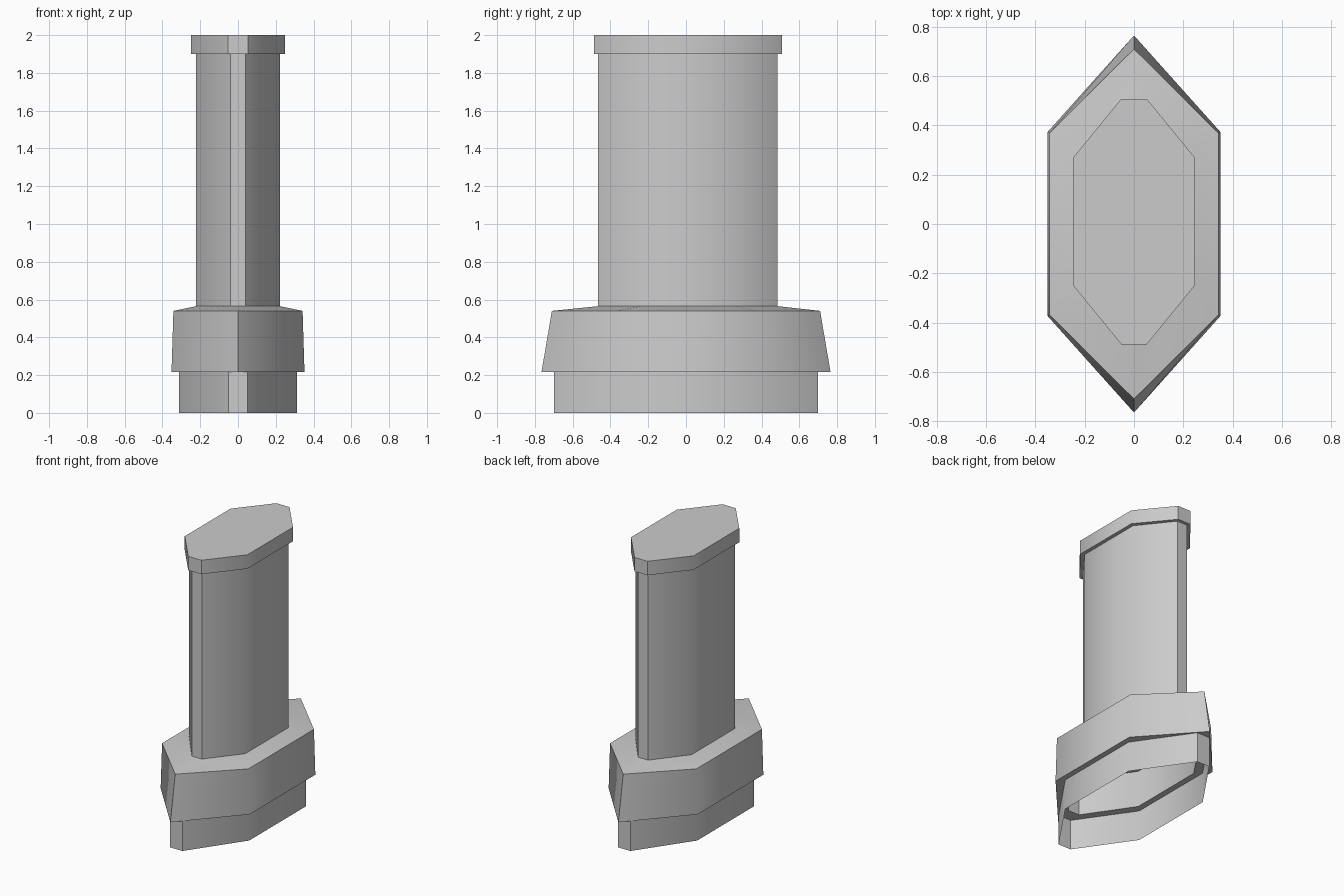
import bpy
import bmesh
import math

cube = bpy.data.objects.get("Cube")
if cube:
    bpy.data.objects.remove(cube, do_unlink=True)

grey = bpy.data.materials.new("plain grey")
grey.use_nodes = True
colour = (0.6, 0.6, 0.6, 1)
grey.diffuse_color = colour
grey.node_tree.nodes["Principled BSDF"].inputs["Base Color"].default_value = colour


def ring(half_x, half_y, corner_y, tip_x, z, shift_y=0.0):
    """Long octagon with narrow ends; a tip_x of 0 gives a pointed hexagon."""
    quarter = [(half_x, corner_y), (tip_x, half_y)]
    points = quarter + [(-x, y) for x, y in reversed(quarter)]
    points += [(-x, -y) for x, y in points]
    return [(x, y + shift_y, z) for x, y in points]


def loft(name, rings, close_first=False, close_last=False):
    """Skin neighbouring rings, with optional end faces."""
    bm = bmesh.new()
    loops = [[bm.verts.new(p) for p in r] for r in rings]
    for low, high in zip(loops, loops[1:]):
        n = len(low)
        for i in range(n):
            j = (i + 1) % n
            bm.faces.new((low[i], low[j], high[j], high[i]))
    if close_first:
        bm.faces.new(list(reversed(loops[0])))
    if close_last:
        bm.faces.new(loops[-1])
    bmesh.ops.remove_doubles(bm, verts=bm.verts[:], dist=0.0005)
    mesh = bpy.data.meshes.new(name)
    bm.to_mesh(mesh)
    bm.free()
    mesh.materials.append(grey)
    obj = bpy.data.objects.new(name, mesh)
    bpy.context.collection.objects.link(obj)
    bpy.ops.object.select_all(action="DESELECT")
    obj.select_set(True)
    bpy.context.view_layer.objects.active = obj
    bpy.ops.object.shade_smooth_by_angle(angle=math.radians(45))
    return obj


# Open thin-walled foot
loft("foot", [ring(0.313, 0.7, 0.32, 0.05, z) for z in (0, 0.217)])

# Flared collar, hollow underneath, with a shallow sloping top
loft("collar", [
    ring(0.27, 0.61, 0.28, 0.045, 0.48),
    ring(0.27, 0.61, 0.28, 0.045, 0.217),
    ring(0.352, 0.765, 0.372, 0, 0.217),
    ring(0.342, 0.71, 0.37, 0, 0.54),
    ring(0.222, 0.475, 0.245, 0.04, 0.565, 0.01),
], close_first=True)

# Tall column
loft("column", [ring(0.222, 0.475, 0.245, 0.04, z, 0.01) for z in (0.565, 1.9)])

# Flat cap
loft("cap", [ring(0.248, 0.498, 0.258, 0.052, z, 0.01) for z in (1.9, 2)],
     close_first=True, close_last=True)
